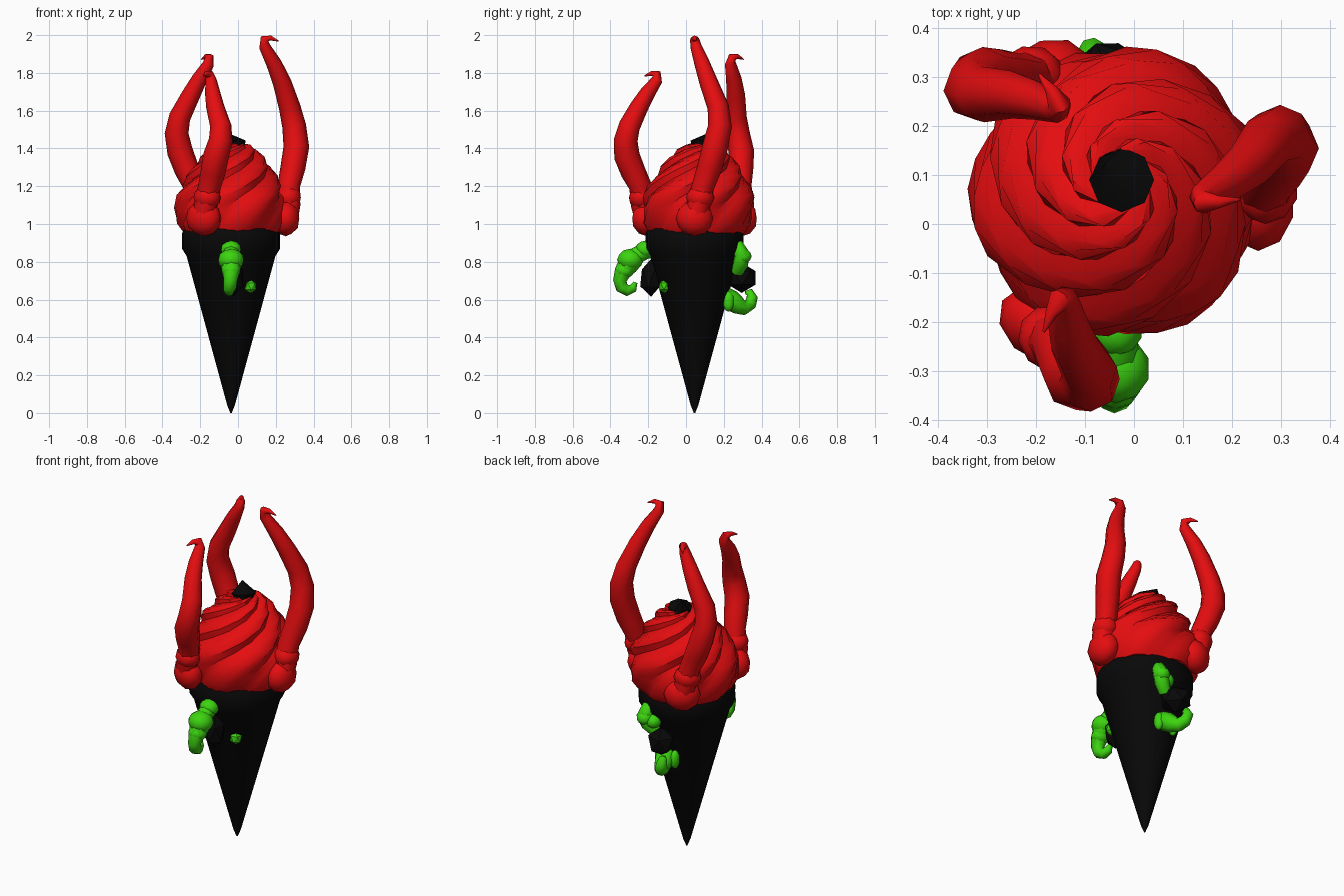
import bpy, bmesh, math
from mathutils import Vector, Matrix

if "Cube" in bpy.data.objects:
    bpy.data.objects.remove(bpy.data.objects["Cube"])

AXIS = Vector((-0.037, 0.045, 0))


def material(name, colour):
    m = bpy.data.materials.new(name)
    m.use_nodes = True
    m.diffuse_color = (*colour, 1)
    bsdf = next(n for n in m.node_tree.nodes if n.type == 'BSDF_PRINCIPLED')
    bsdf.inputs["Base Color"].default_value = (*colour, 1)
    return m


RED = material("red", (0.78, 0.004, 0.005))
BLACK = material("black", (0.0025, 0.0025, 0.0025))
GREEN = material("green", (0.045, 0.66, 0.005))


def finish(name, bm, mat, angle=35):
    bmesh.ops.recalc_face_normals(bm, faces=bm.faces)
    mesh = bpy.data.meshes.new(name)
    bm.to_mesh(mesh)
    bm.free()
    mesh.materials.append(mat)
    ob = bpy.data.objects.new(name, mesh)
    bpy.context.collection.objects.link(ob)
    bpy.ops.object.select_all(action='DESELECT')
    ob.select_set(True)
    bpy.context.view_layer.objects.active = ob
    bpy.ops.object.shade_smooth_by_angle(angle=math.radians(angle))
    return ob


def loft(name, rings, mat, angle=35):
    """Skin a list of equal-length rings of points and cap both ends."""
    bm = bmesh.new()
    loops = [[bm.verts.new(p) for p in ring] for ring in rings]
    n = len(loops[0])
    for a, b in zip(loops, loops[1:]):
        for i in range(n):
            j = (i + 1) % n
            bm.faces.new((a[i], a[j], b[j], b[i]))
    bm.faces.new(loops[0])
    bm.faces.new(loops[-1])
    return finish(name, bm, mat, angle)


def tube(name, path, radii, mat, sides=8, angle=55):
    """Tapered tube whose cross-section follows the path."""
    pts = [Vector(p) for p in path]
    side = Vector((1, 0, 0))
    rings = []
    for i, p in enumerate(pts):
        t = (pts[min(i + 1, len(pts) - 1)] - pts[max(i - 1, 0)]).normalized()
        side = (side - t * side.dot(t)).normalized()
        other = t.cross(side)
        steps = [math.tau * k / sides for k in range(sides)]
        rings.append([p + (side * math.cos(a) + other * math.sin(a)) * radii[i] for a in steps])
    return loft(name, rings, mat, angle)


def blob(name, centre, size, mat, turn=0, detail=2, angle=45):
    bm = bmesh.new()
    bmesh.ops.create_icosphere(bm, subdivisions=detail, radius=1)
    bm.transform(Matrix.Translation(centre) @ Matrix.Rotation(turn, 4, 'Z')
                 @ Matrix.Diagonal((*size, 1)))
    return finish(name, bm, mat, angle)


def circle(r, z, n=24, centre=AXIS):
    return [centre + Vector((r * math.cos(math.tau * i / n), r * math.sin(math.tau * i / n), z))
            for i in range(n)]


# Wafer cone with its raised collar
profile = [(0.004, 0), (0.02, 0.04), (0.235, 0.83), (0.26, 0.87), (0.26, 0.95), (0.235, 0.995)]
loft("wafer_cone", [circle(r, z) for r, z in profile], BLACK)

# Swirl of soft ice: a few broad lobes wound tightly as they rise
swirl = [(0.25, 0.95), (0.282, 1.0), (0.294, 1.08), (0.29, 1.15), (0.264, 1.2), (0.236, 1.25),
         (0.206, 1.3), (0.168, 1.35), (0.128, 1.39), (0.094, 1.414), (0.06, 1.422)]
LOBES = 6
SAW = (0.93, 0.97, 1.01, 1.035, 1.02)
rings = []
for k, (r, z) in enumerate(swirl):
    twist = math.radians(8 * k + 1.6 * k * k)
    f = k / (len(swirl) - 1)
    centre = AXIS + Vector((0.01 * f, 0.012 + 0.031 * f, 0))
    ring = []
    for i in range(LOBES * len(SAW)):
        saw = SAW[i % len(SAW)]
        a = math.tau * i / (LOBES * len(SAW)) + twist
        ring.append(centre + Vector((math.cos(a) * r * saw, math.sin(a) * r * saw,
                                     z + (saw - 1) * 0.15)))
    rings.append(ring)
loft("ice_swirl", rings, RED, 35)

# Dark point on top of the swirl, leaning to the back
lean_back = Vector((-1, 1, 0)).normalized()
tip_centre = Vector((-0.025, 0.09, 0))
tilted = []
for p in circle(0.066, 1.43, 8, tip_centre):
    tilted.append(p - Vector((0, 0, 0.25 * (p - tip_centre).dot(lean_back))))
apex = tip_centre + lean_back * 0.045
loft("swirl_tip", [circle(0.05, 1.37, 8, tip_centre), tilted, circle(0.003, 1.482, 8, apex)], BLACK)

# Three horns around the swirl: path relative to the cone axis
horn_path = [(0.295, 0.0, 1.0), (0.305, 0.02, 1.1), (0.305, 0.045, 1.2), (0.328, 0.08, 1.3),
             (0.346, 0.11, 1.41), (0.334, 0.135, 1.52), (0.31, 0.125, 1.62), (0.27, 0.075, 1.75),
             (0.227, 0.04, 1.85), (0.178, 0.008, 1.94), (0.178, 0.0, 1.98), (0.21, 0.0, 1.985),
             (0.252, 0.005, 1.968)]
horn_radii = [0.055, 0.062, 0.06, 0.066, 0.068, 0.063, 0.057, 0.049, 0.041, 0.03, 0.024, 0.013, 0.003]
for name, degrees, squash, lean in (("left", 0, 1, 0), ("back", 120, 0.875, 0.055),
                                    ("front", -120, 0.76, 0.055)):
    turn = math.radians(degrees)
    place = Matrix.Translation(AXIS) @ Matrix.Rotation(turn, 4, 'Z')
    path = []
    for x, y, z in horn_path:
        rise = max(0, z - 1.2)
        path.append(place @ Vector((x + lean * (rise / 0.8) ** 2, y, z - rise * (1 - squash))))
    tube(name + "_horn", path, horn_radii, RED)
    blob(name + "_horn_root", place @ Vector((0.29, 0, 1.03)), (0.075, 0.1, 0.095), RED, turn)
    blob(name + "_horn_knuckle", place @ Vector((0.305, 0.03, 1.14)), (0.068, 0.075, 0.065), RED, turn)

# Front tentacle: ringed segments curling forward and under
tube("front_tentacle",
     [(-0.037, -0.16, 0.86), (-0.037, -0.21, 0.86), (-0.037, -0.25, 0.84), (-0.037, -0.285, 0.81),
      (-0.037, -0.31, 0.78), (-0.037, -0.335, 0.745), (-0.04, -0.35, 0.7), (-0.043, -0.34, 0.665),
      (-0.048, -0.31, 0.648), (-0.055, -0.28, 0.66), (-0.06, -0.268, 0.69)],
     [0.04, 0.045, 0.045, 0.055, 0.055, 0.045, 0.036, 0.034, 0.03, 0.024, 0.012], GREEN)
for name, y, z, r in (("upper", -0.215, 0.865, 0.055), ("middle", -0.295, 0.81, 0.07),
                      ("lower", -0.325, 0.755, 0.052)):
    blob("front_tentacle_" + name + "_ring", (-0.037, y, z), (r, r, r * 0.85), GREEN)

# Rear tentacle: looping out above, and curling up below
tube("rear_upper_tentacle",
     [(0.04, 0.22, 0.89), (0.055, 0.275, 0.875), (0.063, 0.298, 0.84), (0.045, 0.288, 0.79), (0.01, 0.27, 0.75)],
     [0.03, 0.04, 0.044, 0.042, 0.035], GREEN)
for name, x, y, z in (("outer", 0.058, 0.303, 0.83), ("inner", 0.015, 0.285, 0.815)):
    blob("rear_" + name + "_ring", (x, y, z), (0.045, 0.045, 0.04), GREEN)
tube("rear_lower_tentacle",
     [(-0.02, 0.2, 0.62), (-0.03, 0.24, 0.595), (-0.04, 0.275, 0.57), (-0.055, 0.31, 0.555),
      (-0.075, 0.34, 0.575), (-0.085, 0.35, 0.61), (-0.085, 0.335, 0.64), (-0.08, 0.315, 0.635)],
     [0.05, 0.055, 0.048, 0.038, 0.034, 0.03, 0.022, 0.01], GREEN)
for name, x in (("left", 0.015), ("right", -0.085)):
    blob("rear_" + name + "_finger", (x, 0.225, 0.59), (0.025, 0.03, 0.055), GREEN)

# Dark lumps where the tentacles break through, and a small green stub
blob("front_lump", (-0.025, -0.185, 0.715), (0.06, 0.065, 0.1), BLACK, 0.4, 1, 10)
blob("rear_lump", (-0.045, 0.295, 0.715), (0.08, 0.09, 0.08), BLACK, 0.7, 1, 10)
blob("front_stub", (0.066, -0.115, 0.67), (0.036, 0.03, 0.038), GREEN, 0.5, 1, 10)
